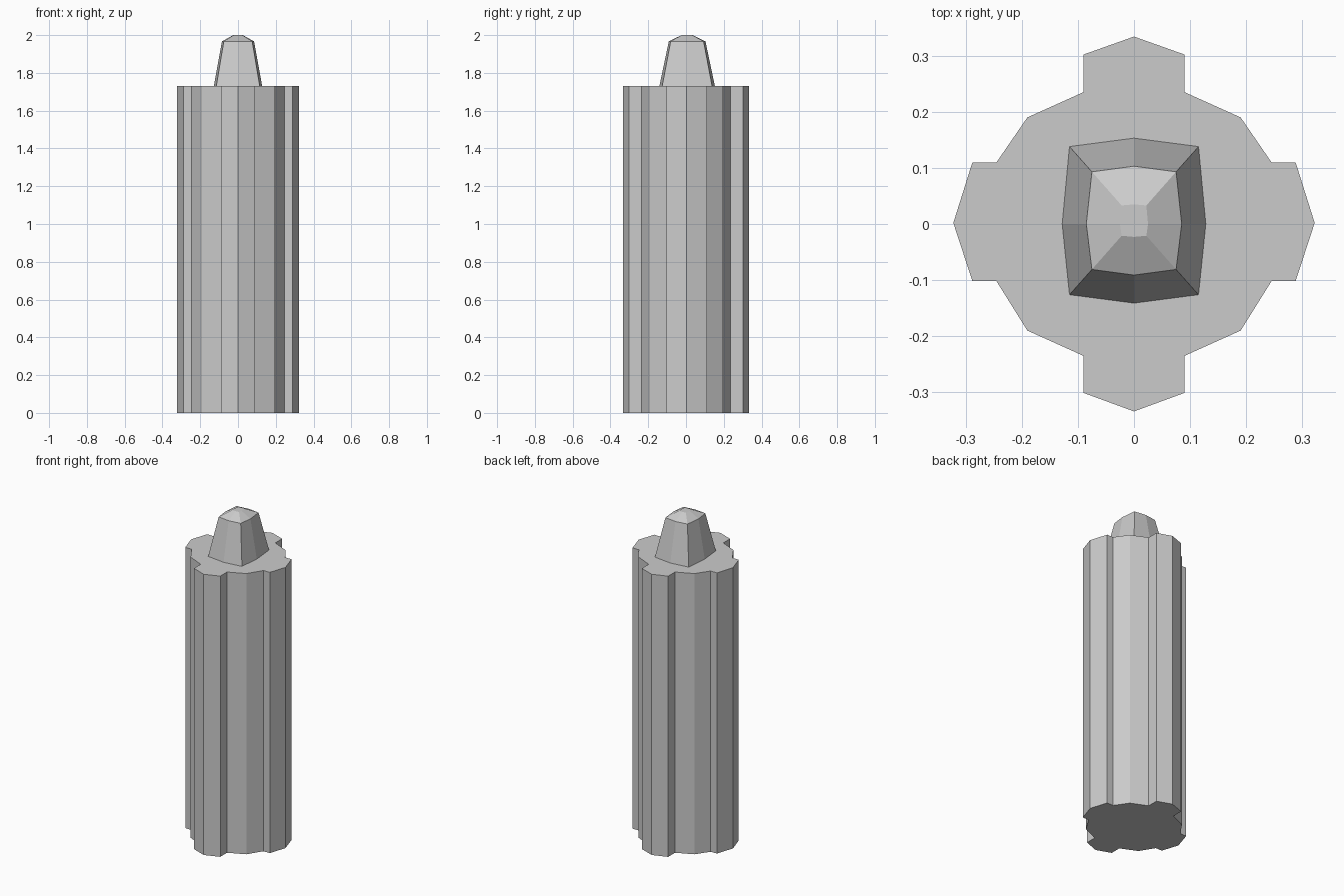
import bpy

if "Cube" in bpy.data.objects:
    bpy.data.objects.remove(bpy.data.objects["Cube"])


def mirrored(half):
    """Close a right-half outline (back to front) by mirroring it across x = 0."""
    return half + [(-x, y) for x, y in reversed(half) if x > 0]


def loft(name, rings, cap_bottom=True):
    """Skin a stack of (outline, z) rings with flat faces."""
    n = len(rings[0][0])
    verts = [(x, y, z) for outline, z in rings for x, y in outline]
    faces = []
    for r in range(len(rings) - 1):
        a, b = r * n, (r + 1) * n
        for i in range(n):
            j = (i + 1) % n
            faces.append((a + j, a + i, b + i, b + j))
    # outlines run clockwise, so the top cap is reversed
    faces.append(tuple(reversed(range(len(verts) - n, len(verts)))))
    if cap_bottom:
        faces.append(tuple(range(n)))
    mesh = bpy.data.meshes.new(name)
    mesh.from_pydata(verts, [], faces)
    mesh.update()
    obj = bpy.data.objects.new(name, mesh)
    bpy.context.collection.objects.link(obj)
    return obj


# Fluted column with four lobes
body_half = [
    (0, 0.334), (0.09, 0.302), (0.09, 0.235), (0.19, 0.19), (0.245, 0.11),
    (0.288, 0.11), (0.322, 0.002), (0.288, -0.102), (0.245, -0.102),
    (0.19, -0.19), (0.09, -0.235), (0.09, -0.301), (0, -0.334),
]
body = mirrored(body_half)
loft("column_body", [(body, 0), (body, 1.73)])


# Tapered tip with a bevelled crown, seated on the column
def tip_ring(corner_x, side_x, corner_y, mid_y, centre_y=0.006):
    return mirrored([
        (0, centre_y + mid_y), (corner_x, centre_y + corner_y),
        (side_x, 0), (corner_x, centre_y - corner_y), (0, centre_y - mid_y),
    ])


loft("tapered_tip", [
    (tip_ring(0.115, 0.128, 0.132, 0.147), 1.73),
    (tip_ring(0.075, 0.085, 0.087, 0.097), 1.967),
    (tip_ring(0.022, 0.025, 0.027, 0.029), 2.0),
], cap_bottom=False)
